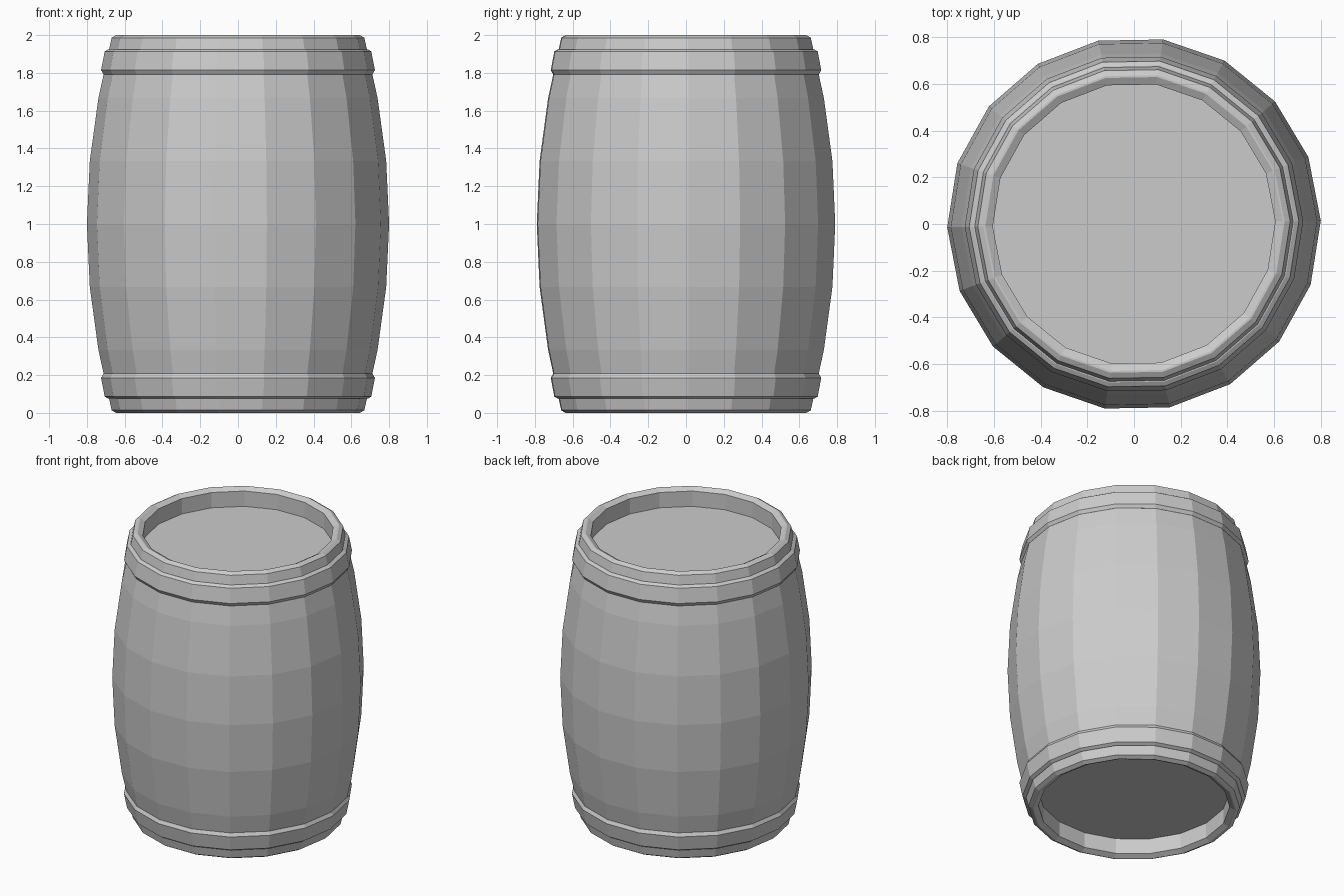
import bpy, bmesh
from math import cos, sin, pi, radians

if "Cube" in bpy.data.objects:
    bpy.data.objects.remove(bpy.data.objects["Cube"])

SIDES = 18
OFFSET = radians(1.0)


def lathe(name, profile, closed=False):
    """Revolve (radius, z) points; open profiles are capped at both ends."""
    bm = bmesh.new()
    rings = []
    for r, z in profile:
        rings.append([bm.verts.new((r * cos(OFFSET + 2 * pi * i / SIDES),
                                    r * sin(OFFSET + 2 * pi * i / SIDES), z))
                      for i in range(SIDES)])
    pairs = list(zip(rings, rings[1:]))
    if closed:
        pairs.append((rings[-1], rings[0]))
    for a, b in pairs:
        for i in range(SIDES):
            j = (i + 1) % SIDES
            bm.faces.new((a[i], a[j], b[j], b[i]))
    if not closed:
        bm.faces.new(rings[0])
        bm.faces.new(rings[-1])
    bmesh.ops.recalc_face_normals(bm, faces=bm.faces)
    mesh = bpy.data.meshes.new(name)
    bm.to_mesh(mesh)
    bm.free()
    obj = bpy.data.objects.new(name, mesh)
    bpy.context.collection.objects.link(obj)
    return obj


def bulge(z):
    return 0.8 - 0.137 * (z - 1) ** 2


def flip(profile):
    return [(r, 2 - z) for r, z in reversed(profile)]


# Barrel body: recessed lids, bevelled rims and bulging staves
rim = [(0.605, 0.125), (0.605, 0.018), (0.637, 0.0), (0.645, 0.0), (0.669, 0.014)]
staves = [(bulge(k / 3), k / 3) for k in range(1, 6)]
lathe("barrel_body", rim + staves + flip(rim))

# Bevelled hoops near each end
hoop = [(0.66, 0.075), (0.687, 0.075), (0.706, 0.087),
        (0.725, 0.185), (0.712, 0.208), (0.68, 0.208)]
lathe("lower_hoop", hoop, closed=True)
lathe("upper_hoop", flip(hoop), closed=True)
